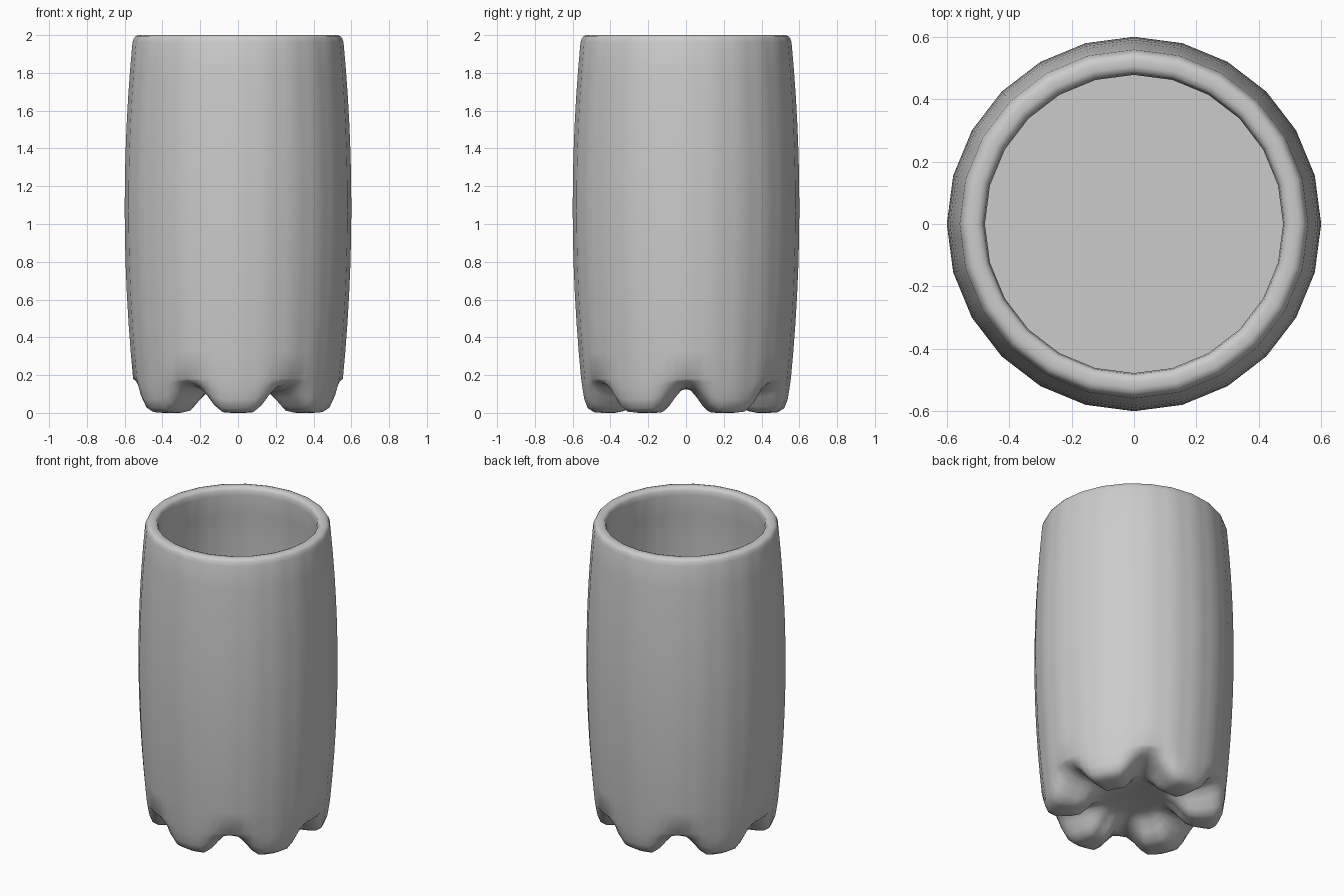
import bpy, bmesh
from math import sin, cos, radians

if "Cube" in bpy.data.objects:
    bpy.data.objects.remove(bpy.data.objects["Cube"])

SEG = 72          # angular steps; body cross-section stays a 24-gon
STEP = 360 / SEG

# Underside profiles (r, z) from the wall seam inward: through a foot and through a gap
FOOT = [(.555, .18), (.548, .13), (.538, .07), (.52, .025), (.485, .003), (.44, 0),
        (.38, 0), (.33, .01), (.285, .05), (.24, .10), (.19, .125)]
GAP = [(.555, .18), (.54, .17), (.515, .157), (.48, .147), (.45, .14), (.41, .133),
       (.37, .13), (.33, .128), (.285, .127), (.24, .128), (.19, .13)]


def polygon(deg):
    # scales a circle to a 24-sided polygon
    return cos(radians(7.5)) / cos(radians(deg % 15 - 7.5))


def foot_blend(deg):
    # 1 on a foot, 0 in the gap; six feet at 30, 90, 150 ...
    d = abs((deg % 60) - 30)
    t = min(1, max(0, (d - 8) / 21))
    return 1 - t * t * (3 - 2 * t)


def wall(z):
    # gentle barrel bulge
    return .6 - .044 * ((z - 1.09) / .9) ** 2


bm = bmesh.new()


def ring(func):
    out = []
    for i in range(SEG):
        a = i * STEP
        r, z = func(a)
        r *= polygon(a)
        out.append(bm.verts.new((r * cos(radians(a)), r * sin(radians(a)), z)))
    return out


def blended(f, g):
    def func(a):
        b = foot_blend(a)
        return (g[0] + (f[0] - g[0]) * b, g[1] + (f[1] - g[1]) * b)
    return func


# Underside with feet, from the centre out to the seam
rings = [ring(blended(f, g)) for f, g in reversed(list(zip(FOOT, GAP)))]

# Outer wall, rounded rim, inner wall
zs = [.18 + 1.78 * i / 12 for i in range(1, 13)]
profile = [(wall(z), z) for z in zs]
profile += [(.552, 1.982), (.543, 1.995), (.528, 2), (.505, 2), (.49, 1.995),
            (.482, 1.98), (.478, 1.95)]
profile += [(wall(z) - .075, z) for z in reversed(zs[:-1])]
profile += [(.48, .2)]
rings += [ring(lambda a, p=p: p) for p in profile]

for lo, hi in zip(rings, rings[1:]):
    for i in range(SEG):
        j = (i + 1) % SEG
        bm.faces.new((lo[i], lo[j], hi[j], hi[i]))

# Underside centre and inner floor
bm.faces.new(rings[0])
bm.faces.new(rings[-1])
bmesh.ops.recalc_face_normals(bm, faces=bm.faces[:])

mesh = bpy.data.meshes.new("footed_cup")
bm.to_mesh(mesh)
bm.free()
cup = bpy.data.objects.new("footed_cup", mesh)
bpy.context.collection.objects.link(cup)
bpy.context.view_layer.objects.active = cup
cup.select_set(True)
bpy.ops.object.shade_smooth_by_angle(angle=radians(50))
